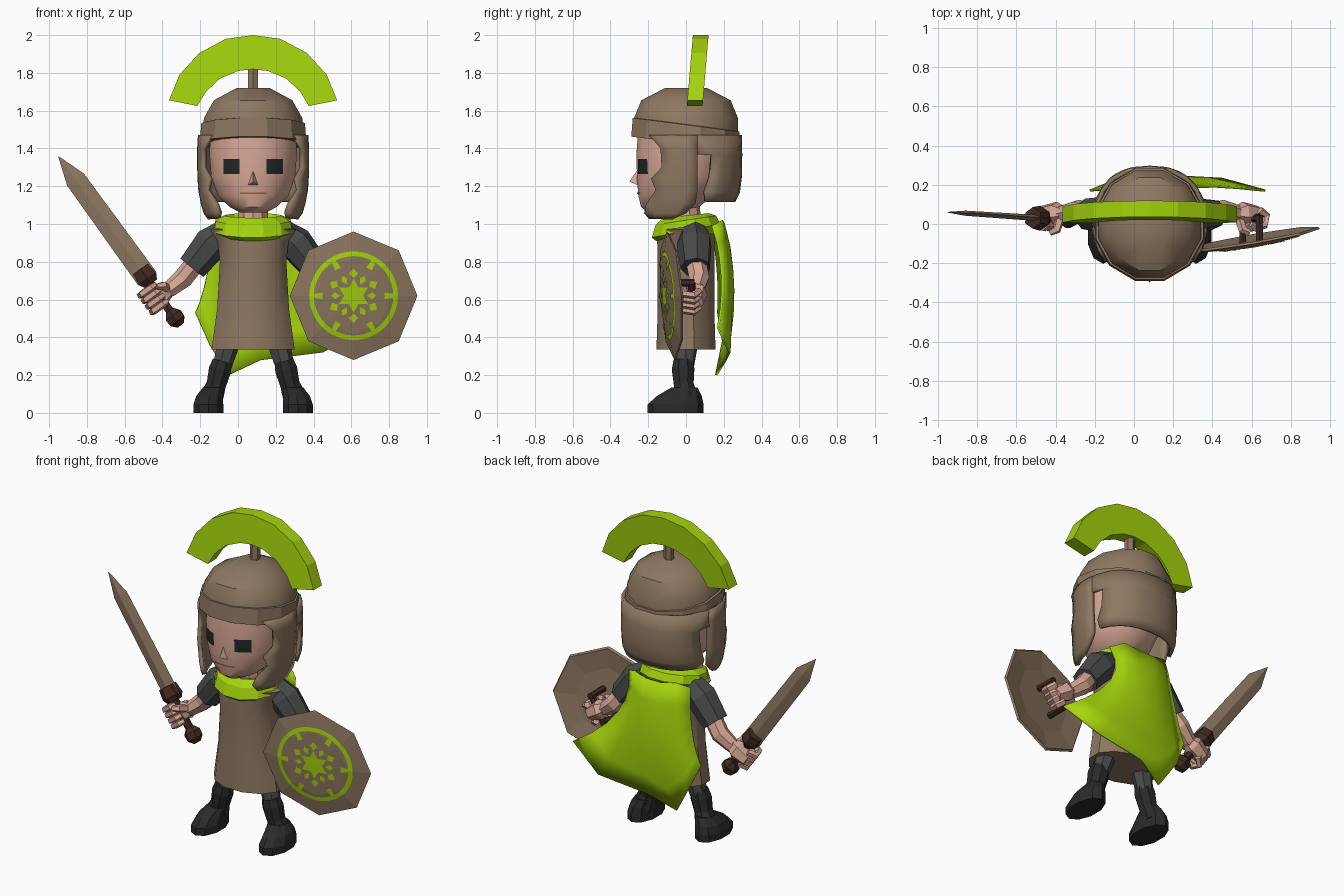
import bpy, bmesh
from math import sin, cos, pi, radians, sqrt, copysign
from mathutils import Vector, Quaternion
from mathutils.bvhtree import BVHTree

if "Cube" in bpy.data.objects:
    bpy.data.objects.remove(bpy.data.objects["Cube"])

CX = 0.08  # body centre line


def material(name, r, g, b):
    m = bpy.data.materials.new(name)
    lin = [((c / 255 + 0.055) / 1.055) ** 2.4 for c in (r, g, b)]
    m.diffuse_color = (*lin, 1)
    m.use_nodes = True
    m.node_tree.nodes["Principled BSDF"].inputs["Base Color"].default_value = m.diffuse_color
    return m


BRONZE = material("bronze brown", 142, 120, 97)
GREEN = material("lime green", 165, 212, 12)
SKIN = material("skin", 216, 168, 149)
GREY = material("dark grey cloth", 72, 75, 73)
BLACK = material("boot black", 42, 42, 42)
WOOD = material("dark wood", 66, 42, 34)
EYE = material("eye black", 34, 38, 41)
LIP = material("lip brown", 140, 98, 84)
smooth_parts = []


def mesh(name, verts, faces, mat, smooth=False, thick=0):
    me = bpy.data.meshes.new(name)
    me.from_pydata([tuple(v) for v in verts], [], faces)
    bm = bmesh.new()
    bm.from_mesh(me)
    bmesh.ops.recalc_face_normals(bm, faces=bm.faces)
    bm.to_mesh(me)
    bm.free()
    me.materials.append(mat)
    ob = bpy.data.objects.new(name, me)
    bpy.context.collection.objects.link(ob)
    if thick:
        mod = ob.modifiers.new("thickness", 'SOLIDIFY')
        mod.thickness, mod.offset = thick, 0
    if smooth:
        smooth_parts.append(ob)
    return ob


def loft(name, rings, mat, smooth=False):
    """Bridge equal closed rings and cap both ends."""
    n, k = len(rings[0]), len(rings)
    faces = [(i * n + j, i * n + (j + 1) % n, (i + 1) * n + (j + 1) % n, (i + 1) * n + j)
             for i in range(k - 1) for j in range(n)]
    faces += [tuple(range(n)), tuple(range((k - 1) * n, k * n))]
    return mesh(name, [v for r in rings for v in r], faces, mat, smooth)


def sheet(name, rows, mat, smooth, thick):
    n = len(rows[0])
    faces = [(i * n + j, i * n + j + 1, (i + 1) * n + j + 1, (i + 1) * n + j)
             for i in range(len(rows) - 1) for j in range(n - 1)]
    return mesh(name, [v for r in rows for v in r], faces, mat, smooth, thick)


def oval(z, rx, ry, cy=0.0, n=12, tilt=0.0, cx=CX):
    pts = [(rx * cos(2 * pi * (i + .5) / n), cy + ry * sin(2 * pi * (i + .5) / n)) for i in range(n)]
    return [(cx + x, y, z + tilt * y) for x, y in pts]


def tube(name, pts, radii, mat, n=8, smooth=False):
    pts = [Vector(p) for p in pts]
    prev, q, rings = Vector((0, 0, 1)), Quaternion(), []
    for i, p in enumerate(pts):
        d = (pts[min(i + 1, len(pts) - 1)] - pts[max(i - 1, 0)]).normalized()
        q = prev.rotation_difference(d) @ q
        prev = d
        rings.append([p + q @ Vector((radii[i] * cos(2 * pi * (j + .5) / n),
                                      radii[i] * sin(2 * pi * (j + .5) / n), 0)) for j in range(n)])
    return loft(name, rings, mat, smooth)


def decal(name, target, polys, mat):
    """Project (x, z) polygons from the front onto a part as a thin skin."""
    me = target.data
    tree = BVHTree.FromPolygons([v.co for v in me.vertices], [tuple(p.vertices) for p in me.polygons])
    verts, faces = [], []
    for poly in polys:
        faces.append(tuple(range(len(verts), len(verts) + len(poly))))
        for x, z in poly:
            hit = tree.ray_cast(Vector((x, -2, z)), Vector((0, 1, 0)))[0]
            verts.append((x, hit.y - 0.005, z))
    return mesh(name, verts, faces, mat)


# Head, face and neck
head = loft("head", [oval(z, rx, ry, cy, 20) for z, rx, ry, cy in (
    (1.06, .07, .11, -.09), (1.09, .125, .155, -.085), (1.15, .19, .20, -.055), (1.25, .225, .23, -.033),
    (1.38, .235, .235, -.03), (1.5, .225, .225, -.03), (1.6, .13, .13, 0))], SKIN, True)
tube("neck", [(CX, 0, .96), (CX, -.01, 1.12)], [.085, .08], SKIN, 10, True)
mesh("nose", [(CX, -.258, 1.285), (CX - .028, -.255, 1.205), (CX + .028, -.255, 1.205), (CX, -.3, 1.225)],
     [(0, 1, 3), (0, 3, 2), (1, 2, 3)], SKIN)
for s, side in ((-1, "left"), (1, "right")):
    c, h = CX + s * .115, .043
    cells = [(c - h + 2 * h * i / 4, c - h + 2 * h * (i + 1) / 4) for i in range(4)]
    decal(side + "_eye", head, [[(a, 1.265), (b, 1.265), (b, 1.305), (a, 1.305)] for a, b in cells]
          + [[(a, 1.305), (b, 1.305), (b, 1.345), (a, 1.345)] for a, b in cells], EYE)
decal("mouth", head, [[(CX + a, 1.158), (CX + a + .035, 1.158), (CX + a + .035, 1.168), (CX + a, 1.168)]
                      for a in (-.07, -.035, 0, .035)], LIP)

# Helmet dome and sloping brow band
loft("helmet_dome", [oval(z, rx, ry) for z, rx, ry in (
    (1.47, .275, .285), (1.56, .27, .285), (1.655, .215, .245), (1.72, .09, .115))], BRONZE, True)
loft("helmet_band", [oval(z, r, r + .008, n=12, tilt=-.13) for z, r in (
    (1.425, .27), (1.425, .292), (1.525, .284), (1.53, .262))], BRONZE)

# Neck guard wraps the back, leaving the ear notch
rows = []
for z, a, rx, ry in ((1.47, 95, .278, .285), (1.37, 85, .282, .287), (1.365, 66, .282, .287),
                     (1.25, 68, .28, .285), (1.17, 73, .28, .275), (1.12, 70, .27, .25)):
    row = []
    for i in range(11):
        t = radians(-a + 2 * a * i / 10)
        row.append((CX + rx * copysign(abs(sin(t)) ** .85, t), ry * copysign(abs(cos(t)) ** .85, cos(t)), z))
    rows.append(row)
sheet("neck_guard", rows, BRONZE, True, .022)

# Cheek guards with a scalloped front edge
cheek = ((1.47, -.19, .06, .28), (1.40, -.13, .06, .284), (1.30, -.125, .06, .284), (1.24, -.18, .06, .282),
         (1.18, -.155, .06, .278), (1.11, -.205, .05, .265), (1.06, -.215, .0, .25), (1.03, -.19, -.07, .235))
for s, side in ((-1, "left"), (1, "right")):
    rows = [[(CX + s * rx * sqrt(1 - (y / .3) ** 2), y, z) for y in (y0 + (y1 - y0) * i / 4 for i in range(5))]
            for z, y0, y1, rx in cheek]
    sheet(side + "_cheek_guard", rows, BRONZE, True, .025)

# Crest on its post
half = [((.445, 1.655), (.295, 1.625)), ((.39, 1.79), (.25, 1.70)), ((.285, 1.905), (.175, 1.77)),
        ((.145, 1.98), (.08, 1.81)), ((0, 2.0), (0, 1.82))]
arc = [(-1, p) for p in half] + [(1, p) for p in half[-2::-1]]
loft("crest", [[(CX + s * x, .005 + (z - 1.63) * .085 + w, z)
                for (x, z), w in ((o, 0), (o, .083), (i, .083), (i, 0))] for s, (o, i) in arc], GREEN)
tube("crest_post", [(CX, .055, 1.69), (CX, .06, 1.85)], [.03, .03], BRONZE, 6)

# Tunic, scarf and cape
loft("tunic", [oval(z, rx, ry) for z, rx, ry in (
    (.335, .228, .162), (.55, .197, .155), (.8, .182, .155), (.91, .195, .158), (.97, .235, .15),
    (1.02, .13, .12))], BRONZE, True)
loft("scarf", [oval(z, rx, ry, .0, 12, t) for z, rx, ry, t in (
    (.93, .165, .165, .12), (.965, .215, .188, .2), (1.02, .205, .165, .15), (1.045, .15, .125, .1),
    (1.0, .11, .1, 0))], GREEN)
top = [(-.13, .14, .99), (-.06, .19, 1.02), (.04, .2, 1.0), (.14, .2, 1.0), (.23, .19, 1.02), (.30, .14, .99)]
mid = [(-.165, .17, .72), (-.09, .215, .65), (.03, .245, .62), (.16, .25, .65), (.26, .23, .68), (.34, .19, .73)]
hem = [(-.225, .17, .53), (-.15, .2, .36), (-.05, .16, .20), (.12, .21, .28), (.45, .23, .32), (.67, .17, .45)]
rows = []
for k in range(7):
    t = k / 6
    row = []
    for a, m, b in zip(map(Vector, top), map(Vector, mid), map(Vector, hem)):
        row.append(a * (1 - t) ** 2 + (2 * m - (a + b) / 2) * 2 * t * (1 - t) + b * t * t)
    rows.append(row)
sheet("cape", rows, GREEN, True, .012)

# Arms, hands and legs on both sides
for s, side in ((-1, "left"), (1, "right")):
    def P(x, y, z):
        return Vector((CX + s * x, y, z))
    tube(side + "_sleeve", [P(.15, .04, .96), P(.22, .045, .9), P(.325, .05, .77)], [.07, .095, .08], GREY, 7)
    tube(side + "_forearm", [P(.29, .05, .81), P(.37, .07, .71), P(.44, .055, .655), P(.47, .05, .64)],
         [.055, .055, .045, .04], SKIN, 7)
    tube(side + "_palm", [P(.445, .05, .655), P(.48, .055, .635), P(.55, .05, .59)], [.042, .06, .045], SKIN, 6)
    along, out = Vector((s * .58, 0, .81)), Vector((s * .81, 0, -.58))
    for i in range(4):
        c = P(.515, .03, .615) + along * (.036 * (i - 1.5))
        tube(f"{side}_finger_{i + 1}", [c + out * o + Vector((0, y, 0)) for o, y in (
            (.02, .04), (.062, .012), (.05, -.035), (-.01, -.05), (-.035, -.03))],
            [.02, .021, .021, .02, .016], SKIN, 5)
    tube(side + "_thumb", [P(.46, .02, .66), P(.475, -.03, .675), P(.51, -.045, .67)], [.024, .023, .016], SKIN, 5)
    tube(side + "_leg", [P(.125, 0, .45), P(.14, 0, .34), P(.168, -.01, .24)], [.07, .06, .052], GREY, 7)
    tube(side + "_boot_shaft", [P(.163, -.015, .275), P(.175, -.015, .23), P(.195, -.012, .15), P(.225, 0, .07)],
         [.055, .064, .056, .07], BLACK, 8)
    loft(side + "_boot_foot", [oval(z, rx, ry, cy, 10, cx=CX + s * x) for z, rx, ry, cy, x in (
        (0, .083, .148, -.055, .237), (.045, .083, .148, -.055, .237), (.09, .074, .118, -.035, .23),
        (.135, .058, .068, -.008, .21))], BLACK)

# Sword held in the left-of-view hand
d, w = Vector((-.58, .03, .81)), Vector((.81, 0, .58))
blade = []
for c, hw, t in (((-.48, .03, .71), .06, .016), ((-.86, .055, 1.235), .055, .013), ((-.95, .06, 1.357), .002, .002)):
    c = Vector(c)
    blade.append([c - w * hw, c + Vector((0, -t, 0)), c + w * hw, c + Vector((0, t, 0))])
loft("sword_blade", blade, BRONZE)
g = Vector((-.49, .03, .725))
tube("sword_guard", [g - d * .05, g - d * .02, g + d * .045], [.045, .064, .055], WOOD, 6)
tube("sword_handle", [g, (-.34, .03, .51)], [.025, .025], WOOD, 6)
p = Vector((-.333, .03, .503))
tube("sword_pommel", [p + d * .05, p + d * .018, p - d * .022, p - d * .05], [.025, .052, .05, .022], WOOD, 6)

# Shield: shallow eight-sided dish, tilted
SX, SZ = .612, .62


def plate(r, depth):
    pts = [(.338 * r * cos(pi * i / 4), .34 * r * sin(pi * i / 4)) for i in range(8)]
    return [(SX + x, -.07 + .17 * x - .06 * z - depth, SZ + z) for x, z in pts]


shield = loft("shield", [plate(.6, .018), plate(.97, 0), plate(1, .012), plate(.6, .034), plate(.2, .04)], BRONZE)
tube("shield_grip", [(.555, .03, .545), (.64, .03, .69)], [.02, .02], WOOD, 6)
for i, (x, z) in enumerate(((.555, .545), (.64, .69))):
    tube(f"shield_grip_post_{i + 1}", [(x, .045, z), (x, -.1, z)], [.02, .02], WOOD, 6)


# Shield emblem: ring, star and six petals
def polar(r, deg):
    return SX + r * cos(radians(deg)), SZ + r * sin(radians(deg))


shapes = [[polar(.21, a), polar(.235, a), polar(.235, a + 9), polar(.21, a + 9)] for a in range(0, 360, 9)]
for a in range(30, 390, 60):
    shapes.append([polar(0, 0), polar(.05, a - 30), polar(.09, a), polar(.05, a + 30)])
    shapes.append([polar(.095, a), polar(.12, a + 12), polar(.145, a), polar(.12, a - 12)])
    shapes.append([polar(.07, a + 30), polar(.1, a + 40), polar(.12, a + 30), polar(.1, a + 20)])
    shapes.append([polar(.165, a + 24), polar(.21, a + 27), polar(.21, a + 33), polar(.165, a + 36)])
decal("shield_emblem", shield, shapes, GREEN)

# Smooth the rounded parts, keeping hard edges
bpy.ops.object.select_all(action='DESELECT')
for ob in smooth_parts:
    ob.select_set(True)
bpy.context.view_layer.objects.active = smooth_parts[0]
bpy.ops.object.shade_smooth_by_angle(angle=radians(35))
